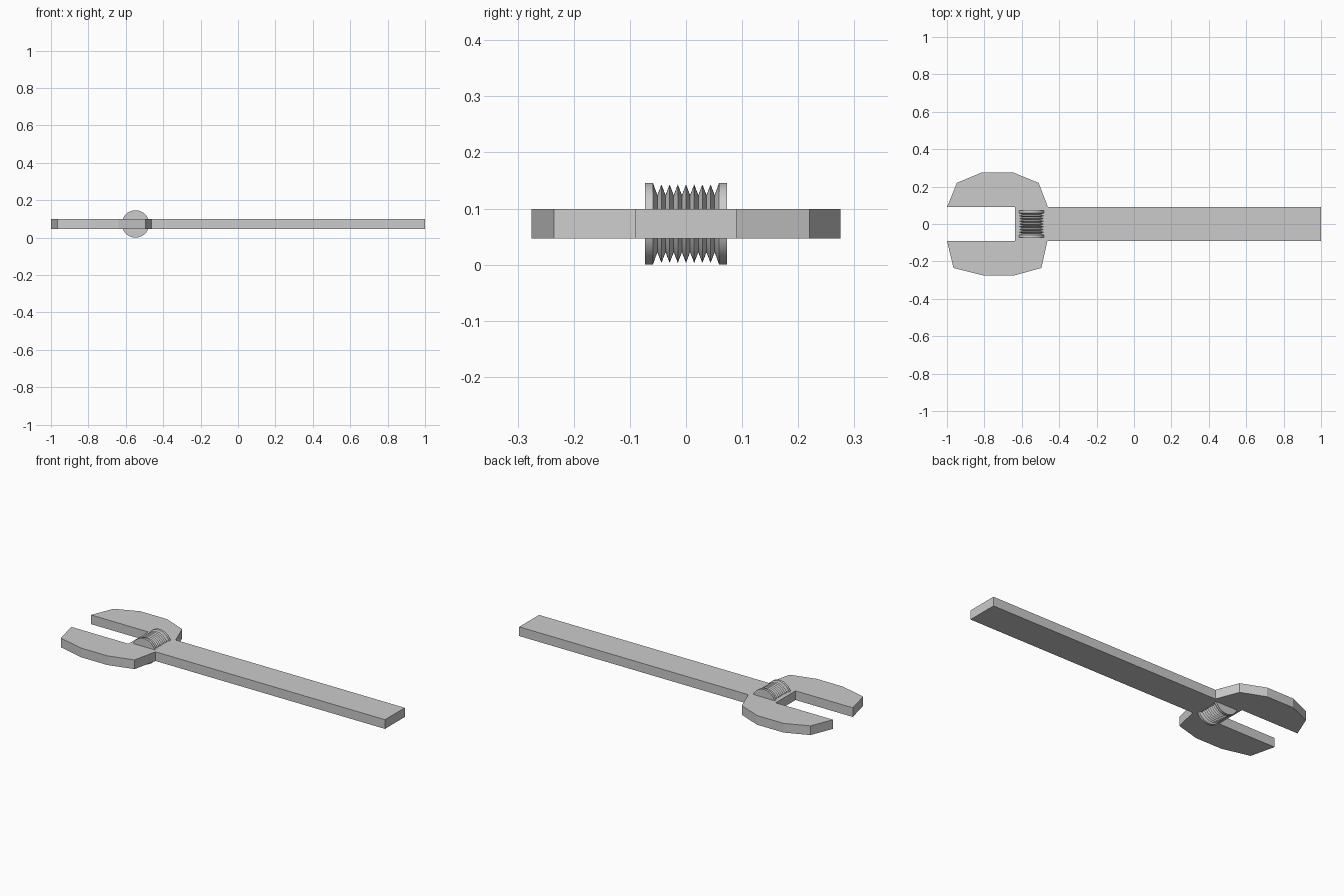
import bpy, bmesh
from math import pi
from mathutils import Matrix, Vector

if "Cube" in bpy.data.objects:
    bpy.data.objects.remove(bpy.data.objects["Cube"])

Z_MID = 0.073        # mid-plane of the wrench
HALF_T = 0.0265      # half thickness of the plate
HALF_W = 0.09        # half width of the handle


def finish(bm, name):
    bmesh.ops.recalc_face_normals(bm, faces=bm.faces)
    mesh = bpy.data.meshes.new(name)
    bm.to_mesh(mesh)
    bm.free()
    obj = bpy.data.objects.new(name, mesh)
    bpy.context.collection.objects.link(obj)
    return obj


# Flat wrench body: upper jaw, throat, lower jaw and handle in one outline
upper_jaw = [(-0.46, HALF_W), (-0.51, 0.22), (-0.645, 0.275),
             (-0.815, 0.275), (-0.947, 0.22), (-1, HALF_W)]
throat = [(-0.635, HALF_W), (-0.635, -HALF_W)]
lower_jaw = [(-1, -HALF_W), (-0.965, -0.235), (-0.805, -0.275),
             (-0.64, -0.275), (-0.495, -0.235), (-0.463, -HALF_W)]
handle = [(1, -HALF_W), (1, HALF_W)]

bm = bmesh.new()
outline = upper_jaw + throat + lower_jaw + handle
face = bm.faces.new([bm.verts.new((x, y, Z_MID - HALF_T)) for x, y in outline])
ext = bmesh.ops.extrude_face_region(bm, geom=[face], use_keep_orig=True)
top = [v for v in ext["geom"] if isinstance(v, bmesh.types.BMVert)]
bmesh.ops.translate(bm, verts=top, vec=(0, 0, 2 * HALF_T))
finish(bm, "wrench_body")

# Adjusting screw: flanged ends with seven sharp ridges, turned about the y axis
R_FLANGE, R_RIDGE, R_GROOVE, PITCH = 0.073, 0.070, 0.051, 0.0146
profile = [(-0.073, 0), (-0.073, R_FLANGE), (-0.059, R_FLANGE)]
for i in range(7):
    y = (i - 3) * PITCH
    profile += [(y - PITCH / 2, R_GROOVE), (y, R_RIDGE)]
profile += [(3.5 * PITCH, R_GROOVE), (0.059, R_FLANGE), (0.073, R_FLANGE), (0.073, 0)]

bm = bmesh.new()
verts = [bm.verts.new((0, y, r)) for y, r in profile]
edges = [bm.edges.new(pair) for pair in zip(verts, verts[1:])]
bmesh.ops.spin(bm, geom=verts + edges, cent=(0, 0, 0), axis=(0, 1, 0),
               angle=2 * pi, steps=48, use_duplicate=False)
bmesh.ops.remove_doubles(bm, verts=bm.verts, dist=1e-5)
screw = finish(bm, "adjusting_screw")
screw.location = (-0.548, 0, Z_MID)

bpy.ops.object.select_all(action='DESELECT')
screw.select_set(True)
bpy.context.view_layer.objects.active = screw
bpy.ops.object.shade_smooth_by_angle(angle=pi / 6)
